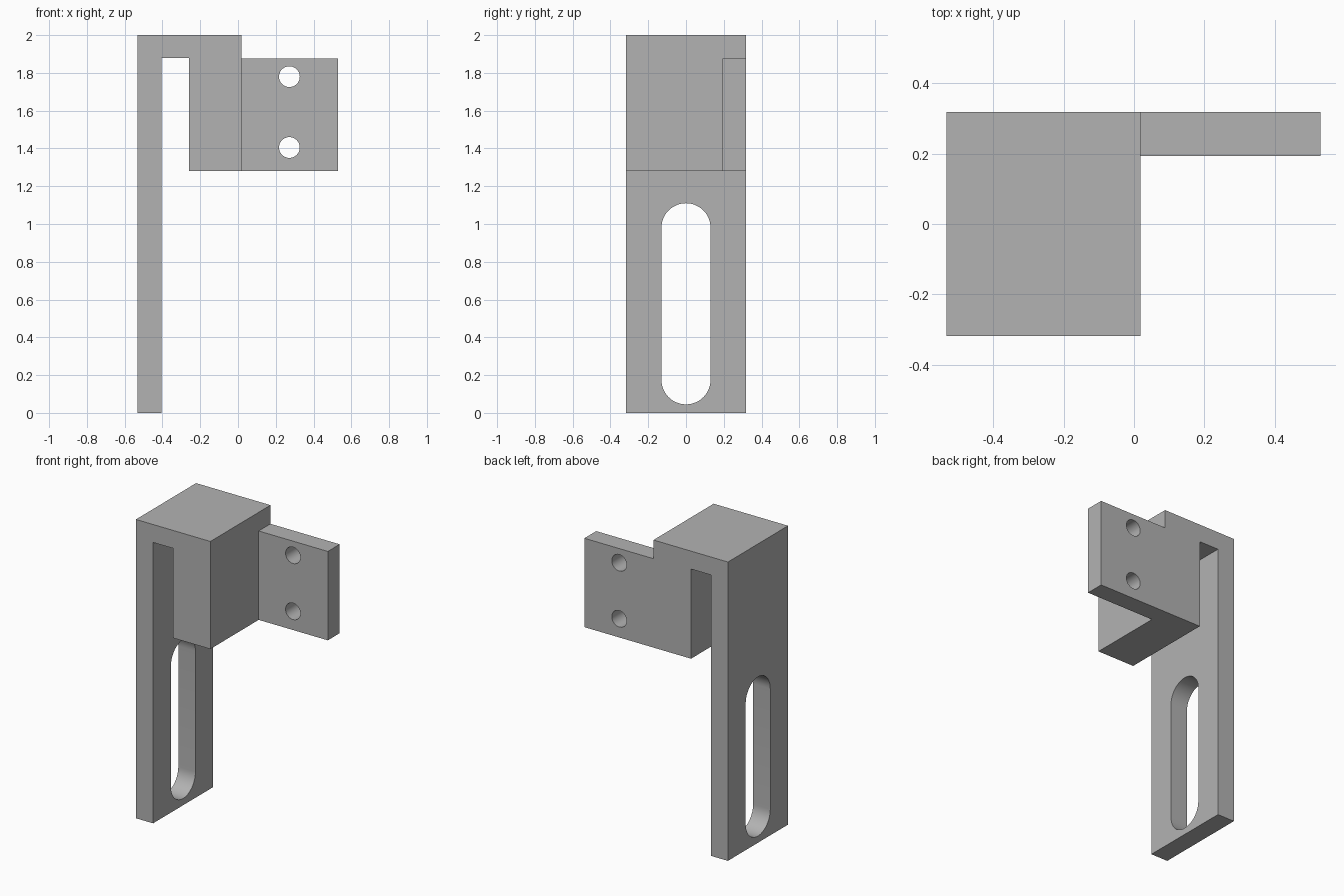
import bpy, math
from mathutils import Matrix

if "Cube" in bpy.data.objects:
    bpy.data.objects.remove(bpy.data.objects["Cube"], do_unlink=True)

grey = bpy.data.materials.new("plain_grey")
grey.use_nodes = True
colour = (0.45, 0.45, 0.45, 1)
grey.diffuse_color = colour
grey.node_tree.nodes["Principled BSDF"].inputs["Base Color"].default_value = colour


def prism(name, outline, depth, matrix):
    """Extrude a counter-clockwise outline by depth along its local z, then place it."""
    n = len(outline)
    verts = [(u, v, w) for w in (0, depth) for u, v in outline]
    faces = [tuple(reversed(range(n))), tuple(range(n, 2 * n))]
    faces += [(i, (i + 1) % n, n + (i + 1) % n, n + i) for i in range(n)]
    mesh = bpy.data.meshes.new(name)
    mesh.from_pydata(verts, [], faces)
    mesh.transform(matrix)
    mesh.materials.append(grey)
    obj = bpy.data.objects.new(name, mesh)
    bpy.context.collection.objects.link(obj)
    return obj


def arc(cx, cy, r, start, end, steps):
    angles = [math.radians(start + (end - start) * i / steps) for i in range(steps + 1)]
    return [(cx + r * math.cos(a), cy + r * math.sin(a)) for a in angles]


def combine(target, tool, operation):
    """Apply a boolean and discard the tool."""
    mod = target.modifiers.new(operation.lower(), "BOOLEAN")
    mod.operation, mod.solver, mod.object = operation, "EXACT", tool
    bpy.context.view_layer.objects.active = target
    bpy.ops.object.modifier_apply(modifier=mod.name)
    bpy.data.objects.remove(tool, do_unlink=True)


def along_y(y):
    """Outline (x, z), extruded toward -y from the given y."""
    return Matrix.Translation((0, y, 0)) @ Matrix.Rotation(math.pi / 2, 4, "X")


BACK = 0.318

# Hooked body: long leg, bridge and hanging block
hook = [(-0.533, 0), (-0.406, 0), (-0.406, 1.88), (-0.26, 1.88),
        (-0.26, 1.28), (0.018, 1.28), (0.018, 2), (-0.533, 2)]
bracket = prism("slotted_bracket", hook, 2 * BACK, along_y(BACK))

# Side mounting flange
plate = [(-0.1, 1.28), (0.53, 1.28), (0.53, 1.875), (-0.1, 1.875)]
combine(bracket, prism("flange", plate, 0.125, along_y(BACK)), "UNION")

# Bolt holes through the flange
for z in (1.405, 1.78):
    hole = arc(0.272, z, 0.055, 0, 360, 40)[:-1]
    combine(bracket, prism("hole_cutter", hole, 0.4, along_y(0.45)), "DIFFERENCE")

# Rounded slot through the leg, outline (y, z) extruded along +x
slot = arc(0, 0.98, 0.13, 0, 180, 24) + arc(0, 0.175, 0.13, 180, 360, 24)
to_x = Matrix.Translation((-0.7, 0, 0)) @ Matrix(((0, 0, 1, 0), (1, 0, 0, 0), (0, 1, 0, 0), (0, 0, 0, 1)))
combine(bracket, prism("slot_cutter", slot, 0.4, to_x), "DIFFERENCE")

# Smooth the hole and slot walls, keep corners sharp
bpy.ops.object.select_all(action="DESELECT")
bracket.select_set(True)
bpy.context.view_layer.objects.active = bracket
bpy.ops.object.shade_smooth_by_angle(angle=math.radians(30))
